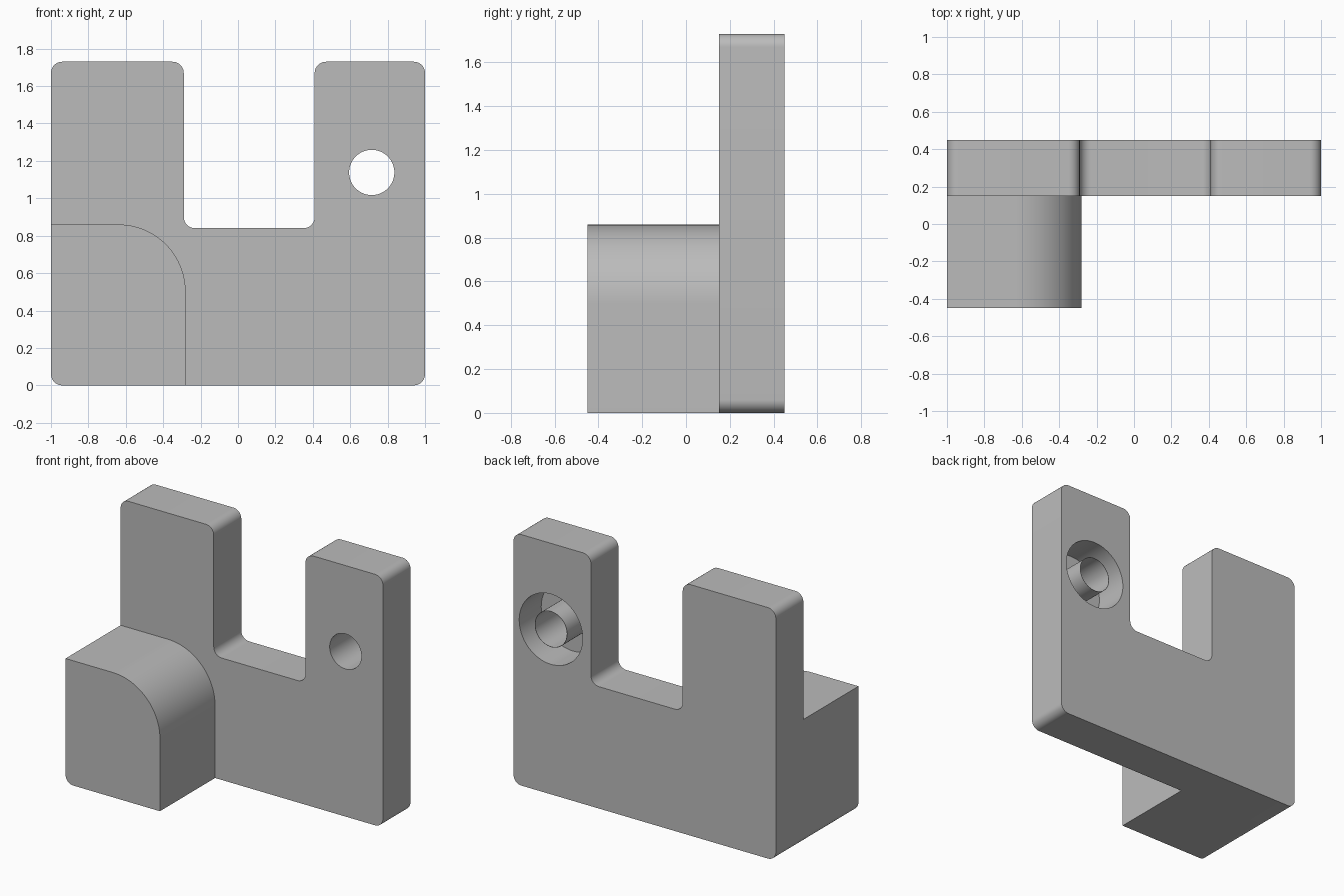
import bpy, bmesh, math
from mathutils import Vector

if "Cube" in bpy.data.objects:
    bpy.data.objects.remove(bpy.data.objects["Cube"])

GREY = 0.5
grey = bpy.data.materials.new("plain grey")
grey.use_nodes = True
grey.diffuse_color = (GREY, GREY, GREY, 1)
grey.node_tree.nodes["Principled BSDF"].inputs["Base Color"].default_value = (GREY, GREY, GREY, 1)


def rounded_outline(corners, steps=12):
    """Turn (x, z, radius) right-angle corners into a filleted outline."""
    points = []
    for i, (x, z, r) in enumerate(corners):
        here = Vector((x, z))
        if r == 0:
            points.append(here)
            continue
        before = (Vector(corners[i - 1][:2]) - here).normalized()
        after = (Vector(corners[(i + 1) % len(corners)][:2]) - here).normalized()
        centre = here + (before + after) * r
        for k in range(steps + 1):
            a = math.pi / 2 * k / steps
            points.append(centre - after * r * math.cos(a) - before * r * math.sin(a))
    return points


def circle(x, z, r, sides=64):
    return [Vector((x + r * math.cos(2 * math.pi * k / sides),
                    z + r * math.sin(2 * math.pi * k / sides))) for k in range(sides)]


def prism(name, outline, y_front, y_back):
    """Extrude an outline in the xz plane along y."""
    bm = bmesh.new()
    face = bm.faces.new([bm.verts.new((p.x, y_front, p.y)) for p in outline])
    side = bmesh.ops.extrude_face_region(bm, geom=[face])["geom"]
    moved = [v for v in side if isinstance(v, bmesh.types.BMVert)]
    bmesh.ops.translate(bm, verts=moved, vec=(0, y_back - y_front, 0))
    bmesh.ops.recalc_face_normals(bm, faces=bm.faces)
    mesh = bpy.data.meshes.new(name)
    bm.to_mesh(mesh)
    bm.free()
    mesh.materials.append(grey)
    obj = bpy.data.objects.new(name, mesh)
    bpy.context.collection.objects.link(obj)
    return obj


def select(obj):
    bpy.ops.object.select_all(action="DESELECT")
    obj.select_set(True)
    bpy.context.view_layer.objects.active = obj


def cut(obj, cutter):
    select(obj)
    mod = obj.modifiers.new("cut", "BOOLEAN")
    mod.operation, mod.solver, mod.object = "DIFFERENCE", "EXACT", cutter
    bpy.ops.object.modifier_apply(modifier=mod.name)
    bpy.data.objects.remove(cutter)


FRONT, BACK, TOP, FILLET = 0.15, 0.45, 1.73, 0.06
HOLE_X, HOLE_Z, HOLE_R, BORE_R = 0.715, 1.138, 0.121, 0.242
FLOOR = BACK - 0.24

# Upright plate with a square notch between two arms
plate = prism("notched_plate", rounded_outline([
    (-1, 0, FILLET), (1, 0, FILLET), (1, TOP, FILLET), (0.41, TOP, FILLET),
    (0.41, 0.84, FILLET), (-0.29, 0.84, FILLET), (-0.29, TOP, FILLET),
    (-1, TOP, FILLET)]), FRONT, BACK)

# Through hole with a wide recess from the back
cut(plate, prism("hole_cutter", circle(HOLE_X, HOLE_Z, HOLE_R), FRONT - 0.1, BACK + 0.1))
cut(plate, prism("recess_cutter", circle(HOLE_X, HOLE_Z, BORE_R), FLOOR, BACK + 0.1))

# Thin sleeve continuing the hole through the recess
sleeve = prism("hole_sleeve", circle(HOLE_X, HOLE_Z, HOLE_R + 0.002), FLOOR, BACK)
cut(sleeve, prism("sleeve_cutter", circle(HOLE_X, HOLE_Z, HOLE_R), FLOOR - 0.1, BACK + 0.1))

# Foot block with one large rounded shoulder
block = prism("foot_block", rounded_outline([
    (-1, 0, FILLET), (-0.28, 0, 0), (-0.28, 0.86, 0.36), (-1, 0.86, 0)], 24), -0.45, FRONT)

for part in (plate, sleeve, block):
    select(part)
    bpy.ops.object.shade_smooth_by_angle(angle=math.radians(30))
